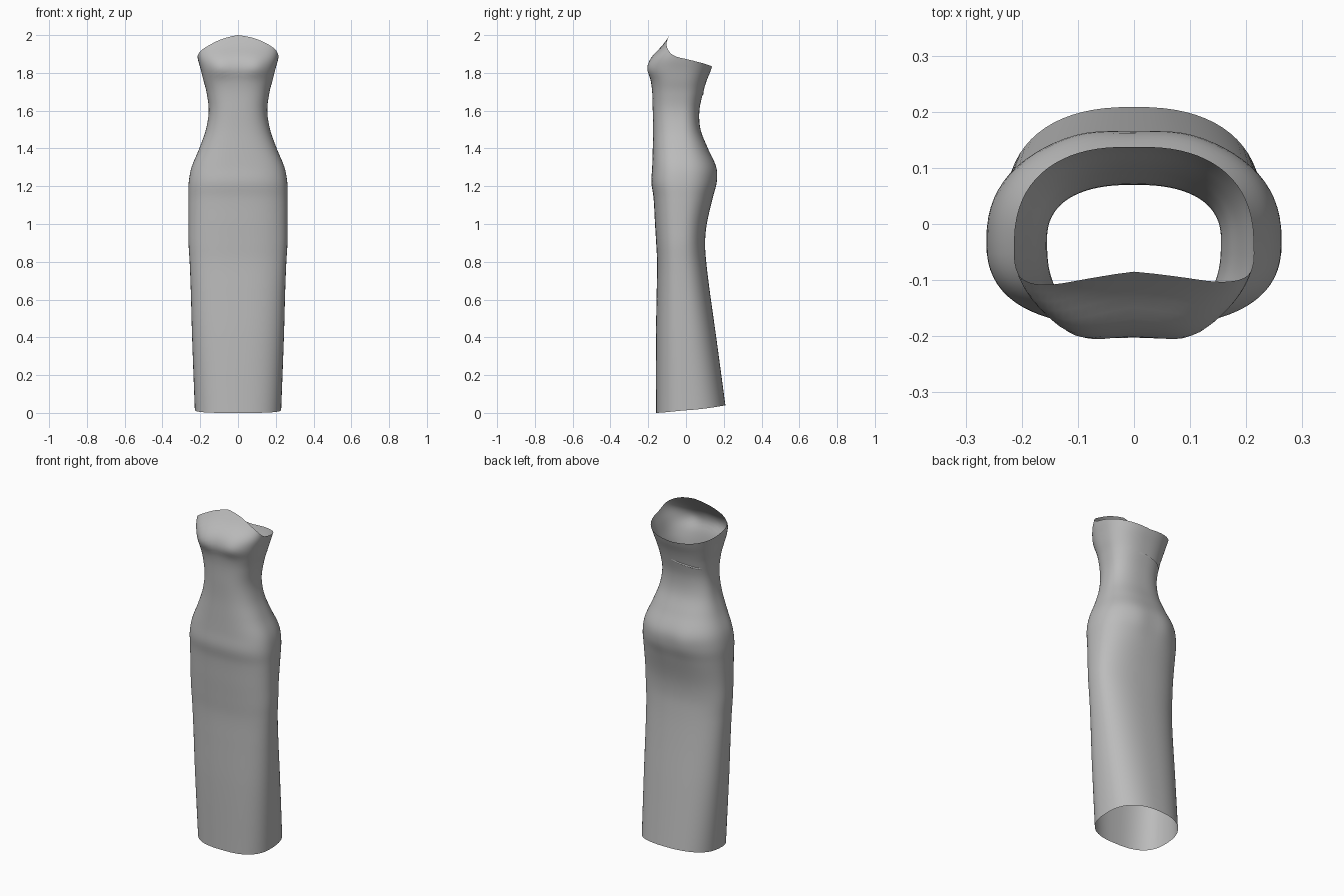
import bpy
import bmesh
from math import sin, cos, pi, exp, degrees, acos, copysign

cube = bpy.data.objects.get("Cube")
if cube:
    bpy.data.objects.remove(cube, do_unlink=True)

# Body profile: height, half width, front depth, back depth
PROFILE = [
    (0.0, 0.228, -0.158, 0.214),
    (0.4, 0.243, -0.159, 0.160),
    (0.65, 0.250, -0.155, 0.125),
    (0.8, 0.256, -0.153, 0.107),
    (0.9, 0.262, -0.158, 0.101),
    (1.0, 0.263, -0.164, 0.110),
    (1.14, 0.263, -0.172, 0.142),
    (1.22, 0.261, -0.183, 0.161),
    (1.3, 0.246, -0.179, 0.160),
    (1.4, 0.205, -0.176, 0.116),
    (1.5, 0.170, -0.174, 0.077),
    (1.6, 0.155, -0.176, 0.071),
    (1.7, 0.167, -0.179, 0.092),
    (1.76, 0.183, -0.187, 0.110),
    (1.82, 0.198, -0.202, 0.134),
    (1.88, 0.214, -0.184, 0.150),
    (1.94, 0.219, -0.130, 0.155),
    (2.0, 0.219, -0.085, 0.155),
]
# Neckline: degrees away from the front centre, height
NECKLINE = [(0, 2.0), (18, 1.98), (37, 1.953), (60, 1.922),
            (90, 1.88), (135, 1.848), (180, 1.83)]


def curve(table, t, col=1):
    """Smooth interpolation through one column of a table."""
    last = len(table) - 1
    t = min(max(t, table[0][0]), table[last][0])
    i = 0
    while i < last - 1 and t > table[i + 1][0]:
        i += 1

    def slope(k):
        a, b = table[max(k - 1, 0)], table[min(k + 1, last)]
        return (b[col] - a[col]) / (b[0] - a[0])

    p, q = table[i], table[i + 1]
    h = q[0] - p[0]
    u = (t - p[0]) / h
    blend = u * u * (3 - 2 * u)
    return (p[col] * (1 - blend) + q[col] * blend
            + h * slope(i) * u * (1 - u) ** 2
            - h * slope(i + 1) * u * u * (1 - u))


def bump(x, z, cx, cz, rx, rz):
    return exp(-((abs(x) - cx) / rx) ** 2 - ((z - cz) / rz) ** 2)


def surface(a, z, offset=0.0):
    """Point on the cloth at an angle and height."""
    half = curve(PROFILE, z, 1) + offset
    front = curve(PROFILE, z, 2) - offset
    back = curve(PROFILE, z, 3) + offset
    mid = 0.02 - 0.05 * min(z / 0.8, 1)
    c, s = cos(a), sin(a)
    n = 2.6 if s < 0 else 2.4
    x = half * copysign(abs(c) ** (2 / n), c)
    rise = abs(s) ** (2 / n)
    if s < 0:
        y = mid + (front - mid) * rise
        y -= 0.011 * rise * bump(x, z, 0.1, 1.83, 0.055, 0.05)
    else:
        y = mid + (back - mid) * rise
        y += 0.005 * rise * bump(x, z, 0.09, 1.24, 0.06, 0.08)
    return x, y, z


def neckline(a):
    away = degrees(acos(max(-1, min(1, -sin(a)))))
    tilt = 0.008 * cos(a) * max(0, -sin(a))
    return min(curve(NECKLINE, away) + tilt, 2.0)


def hem(a):
    return 0.04 * ((1 + sin(a)) / 2) ** 1.4


def sheet(name, rows, closed, mat):
    """Skin a grid of points as one smooth sheet."""
    bm = bmesh.new()
    grid = [[bm.verts.new(p) for p in row] for row in rows]
    count = len(rows[0])
    for low, high in zip(grid, grid[1:]):
        for j in range(count if closed else count - 1):
            k = (j + 1) % count
            bm.faces.new((low[j], low[k], high[k], high[j]))
    for f in bm.faces:
        f.smooth = True
    mesh = bpy.data.meshes.new(name)
    bm.to_mesh(mesh)
    bm.free()
    mesh.materials.append(mat)
    obj = bpy.data.objects.new(name, mesh)
    bpy.context.collection.objects.link(obj)
    return obj


grey = bpy.data.materials.new("grey_cloth")
grey.use_nodes = True
colour = (0.5, 0.5, 0.5, 1)
grey.diffuse_color = colour
grey.node_tree.nodes["Principled BSDF"].inputs["Base Color"].default_value = colour

# Strapless gown: one open tube from the hem to the neckline
SEGMENTS, ROWS = 72, 100
angles = [2 * pi * j / SEGMENTS - pi / 2 for j in range(SEGMENTS)]
rows = []
for i in range(ROWS + 1):
    t = i / ROWS
    rows.append([surface(a, hem(a) + (neckline(a) - hem(a)) * t) for a in angles])
sheet("gown", rows, True, grey)

# Small slanted fold across the back above the waist
fold = []
for drop, offset in ((0.012, 0.0), (0.004, 0.007), (0.0, 0.0)):
    row = []
    for j in range(17):
        t = j / 16
        a = pi * (0.45 + 0.35 * t)
        row.append(surface(a, 1.7 - 0.03 * t - drop, offset * sin(pi * t)))
    fold.append(row)
sheet("back_fold", fold, False, grey)
